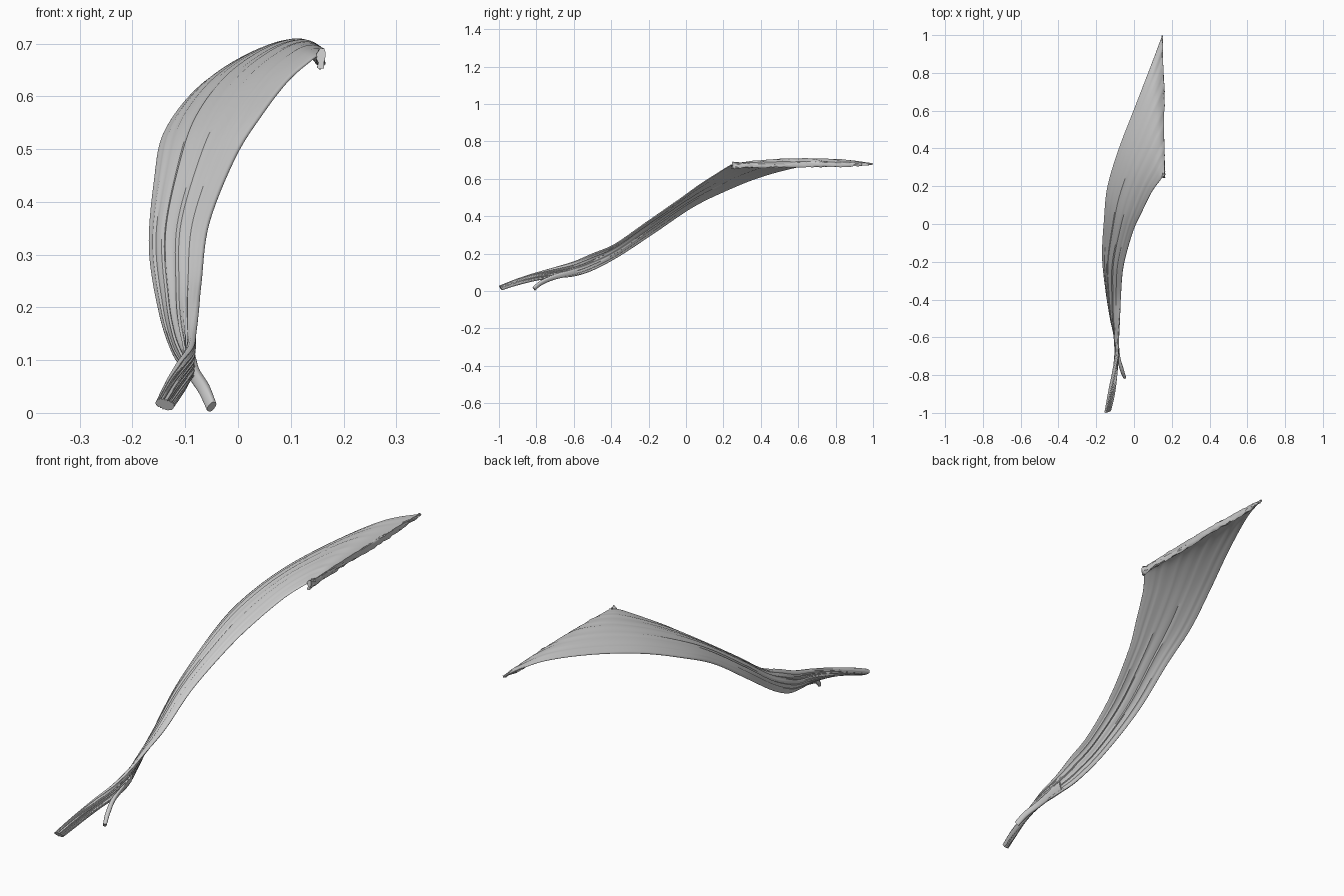
import bpy, bmesh, math, random
from mathutils import Vector

if "Cube" in bpy.data.objects:
    bpy.data.objects.remove(bpy.data.objects["Cube"])

random.seed(4)


def spline(rows, steps):
    """Catmull-Rom interpolation through rows of numbers."""
    out = []
    for i in range(len(rows) - 1):
        a, b, c, d = (rows[min(max(k, 0), len(rows) - 1)] for k in range(i - 1, i + 3))
        for s in range(steps + (i == len(rows) - 2)):
            t = s / steps
            out.append([0.5 * (2 * q + (r - p) * t + (2 * p - 5 * q + 4 * r - w) * t * t
                               + (3 * q - p - 3 * r + w) * t ** 3)
                        for p, q, r, w in zip(a, b, c, d)])
    return out


def loft(name, rows, steps=8, half=28, streak=0.0, jag=0.0):
    """Skin lens sections; row = lower edge xyz, upper edge xyz, camber, half thickness."""
    st = spline(rows, steps)
    mids = [(Vector(s[:3]) + Vector(s[3:6])) / 2 for s in st]
    bm = bmesh.new()
    rings = []
    for i, s in enumerate(st):
        lo, hi = Vector(s[:3]), Vector(s[3:6])
        along = mids[min(i + 1, len(st) - 1)] - mids[max(i - 1, 0)]
        n = (hi - lo).cross(along).normalized()
        u = i / (len(st) - 1)
        ring = []
        for k in range(2 * half):
            a = math.pi * k / half
            v = (1 - math.cos(a)) / 2
            side = math.copysign(abs(math.sin(a)) ** 0.6, math.sin(a))
            # lengthwise fibre grooves that drift slowly along the strip
            groove = streak * abs(math.sin(a)) * (math.sin(43 * v + 5 * u)
                                                  + math.sin(71 * v - 7 * u + 9 * u * u))
            p = lo.lerp(hi, v) + n * (s[6] * 4 * v * (1 - v) + s[7] * side + groove)
            if jag:
                p += Vector([random.uniform(-jag, jag) for _ in range(3)])
            ring.append(bm.verts.new(p))
        rings.append(ring)
    m = 2 * half
    for r0, r1 in zip(rings, rings[1:]):
        for k in range(m):
            bm.faces.new((r0[k], r0[(k + 1) % m], r1[(k + 1) % m], r1[k]))
    bm.faces.new(rings[0])
    bm.faces.new(rings[-1])
    bmesh.ops.recalc_face_normals(bm, faces=bm.faces[:])
    me = bpy.data.meshes.new(name)
    bm.to_mesh(me)
    bm.free()
    ob = bpy.data.objects.new(name, me)
    bpy.context.collection.objects.link(ob)
    bpy.ops.object.select_all(action='DESELECT')
    ob.select_set(True)
    bpy.context.view_layer.objects.active = ob
    bpy.ops.object.shade_smooth_by_angle(angle=math.radians(40))
    return ob


# Main twisted strip: long tail at the bottom, fanning to the slanted top border
loft("muscle_strip", [
    (-.122, -.985, .010, -.155, -.998, .022, 0, .010),
    (-.105, -.90, .035, -.135, -.90, .062, 0, .012),
    (-.095, -.80, .056, -.112, -.80, .098, 0, .011),
    (-.090, -.70, .068, -.090, -.70, .128, .003, .010),
    (-.098, -.60, .078, -.083, -.60, .158, .005, .009),
    (-.122, -.50, .110, -.076, -.50, .200, .010, .009),
    (-.148, -.36, .185, -.070, -.38, .250, .012, .009),
    (-.168, -.17, .310, -.055, -.22, .360, .014, .009),
    (-.158, .03, .445, -.005, -.04, .485, .014, .009),
    (-.140, .20, .530, .045, .07, .565, .014, .009),
    (-.080, .40, .610, .095, .17, .630, .014, .009),
    (.005, .62, .667, .138, .23, .668, .015, .008),
    (.090, .84, .697, .152, .25, .677, .012, .008),
    (.150, 1.0, .680, .160, .26, .680, .004, .008),
], steps=10, half=40, streak=.0012)

# Short tail splitting off the lower edge
loft("short_tail", [
    (-.098, -.58, .088, -.086, -.58, .125, 0, .006),
    (-.088, -.70, .062, -.078, -.70, .088, 0, .008),
    (-.070, -.77, .034, -.058, -.775, .055, 0, .009),
    (-.056, -.808, .003, -.044, -.818, .020, 0, .007),
], half=10)

# Ragged lip under the top border
loft("ragged_rim", [
    (.156, .245, .652, .158, .25, .692, 0, .007),
    (.156, .33, .658, .156, .33, .684, 0, .006),
    (.152, .50, .660, .152, .50, .690, 0, .005),
    (.156, .70, .662, .156, .70, .692, 0, .006),
    (.148, .86, .664, .148, .86, .690, 0, .004),
    (.149, .995, .674, .149, .995, .684, 0, .003),
], half=6, jag=.003)
